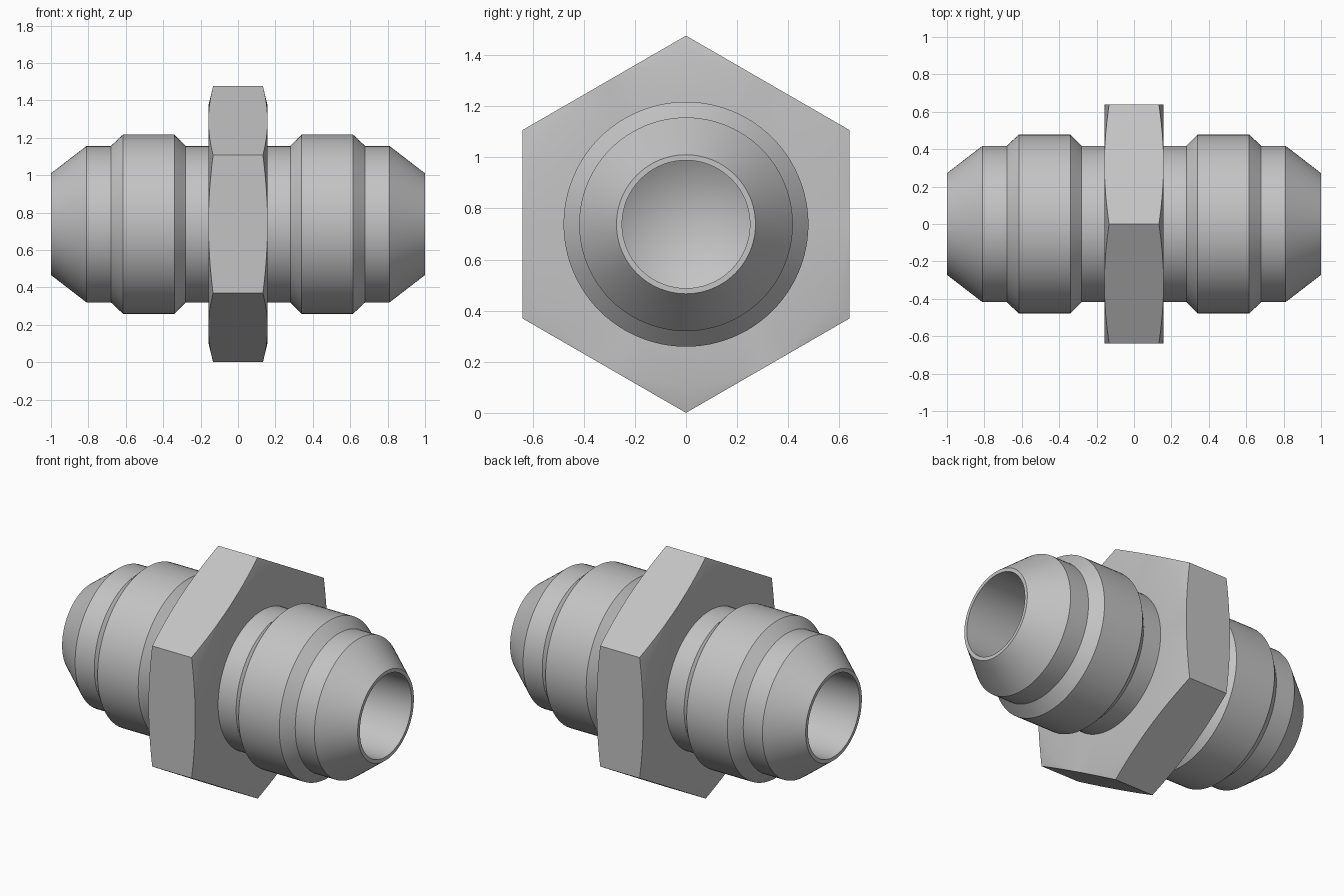
import bpy, bmesh
from math import sin, cos, pi, radians

AXIS_Z = 0.738     # height of the fitting's axis
SEG = 96           # steps around the axis

cube = bpy.data.objects.get("Cube")
if cube:
    bpy.data.objects.remove(cube)

steel = bpy.data.materials.new("steel grey")
steel.use_nodes = True
grey = (0.55, 0.55, 0.55, 1)
steel.diffuse_color = grey
steel.node_tree.nodes["Principled BSDF"].inputs["Base Color"].default_value = grey


def loft(name, rings, closed=False):
    """Skin a list of functions angle -> (x, radius) around the x axis."""
    bm = bmesh.new()
    loops = []
    for ring in rings:
        loop = []
        for i in range(SEG):
            a = 2 * pi * i / SEG
            x, r = ring(a)
            loop.append(bm.verts.new((x, r * sin(a), r * cos(a))))
        loops.append(loop)
    pairs = list(zip(loops, loops[1:]))
    if closed:
        pairs.append((loops[-1], loops[0]))
    for p, q in pairs:
        for i in range(SEG):
            j = (i + 1) % SEG
            bm.faces.new((p[i], p[j], q[j], q[i]))
    bmesh.ops.remove_doubles(bm, verts=bm.verts, dist=1e-5)
    bmesh.ops.recalc_face_normals(bm, faces=bm.faces)
    mesh = bpy.data.meshes.new(name)
    bm.to_mesh(mesh)
    bm.free()
    mesh.materials.append(steel)
    obj = bpy.data.objects.new(name, mesh)
    obj.location.z = AXIS_Z
    bpy.context.collection.objects.link(obj)
    bpy.ops.object.select_all(action='DESELECT')
    obj.select_set(True)
    bpy.context.view_layer.objects.active = obj
    bpy.ops.object.shade_smooth_by_angle(angle=radians(30))
    return obj


# Turned body: drilled bore, tapered nose, collar and neck, mirrored end to end
half = [(0.05, 0), (0.2, 0.25), (1, 0.25), (1, 0.272), (0.81, 0.418),
        (0.68, 0.418), (0.615, 0.479), (0.34, 0.479), (0.28, 0.418)]
profile = half + [(-x, r) for x, r in reversed(half)]
loft("fitting_body", [lambda a, p=p: p for p in profile])

# Hex nut with a shallow conical chamfer on both faces
FLAT, FACE_X, INNER = 0.639, 0.158, 0.40


def hex_radius(a):
    return FLAT / cos((a % (pi / 3)) - pi / 6)


def hex_edge(side):
    return lambda a: (side * (FACE_X - 0.25 * (hex_radius(a) - FLAT)), hex_radius(a))


def face_ring(side, r):
    return lambda a: (side * FACE_X, r)


loft("hex_nut", [face_ring(1, INNER), face_ring(1, FLAT - 0.004), hex_edge(1),
                 hex_edge(-1), face_ring(-1, FLAT - 0.004), face_ring(-1, INNER)],
     closed=True)
